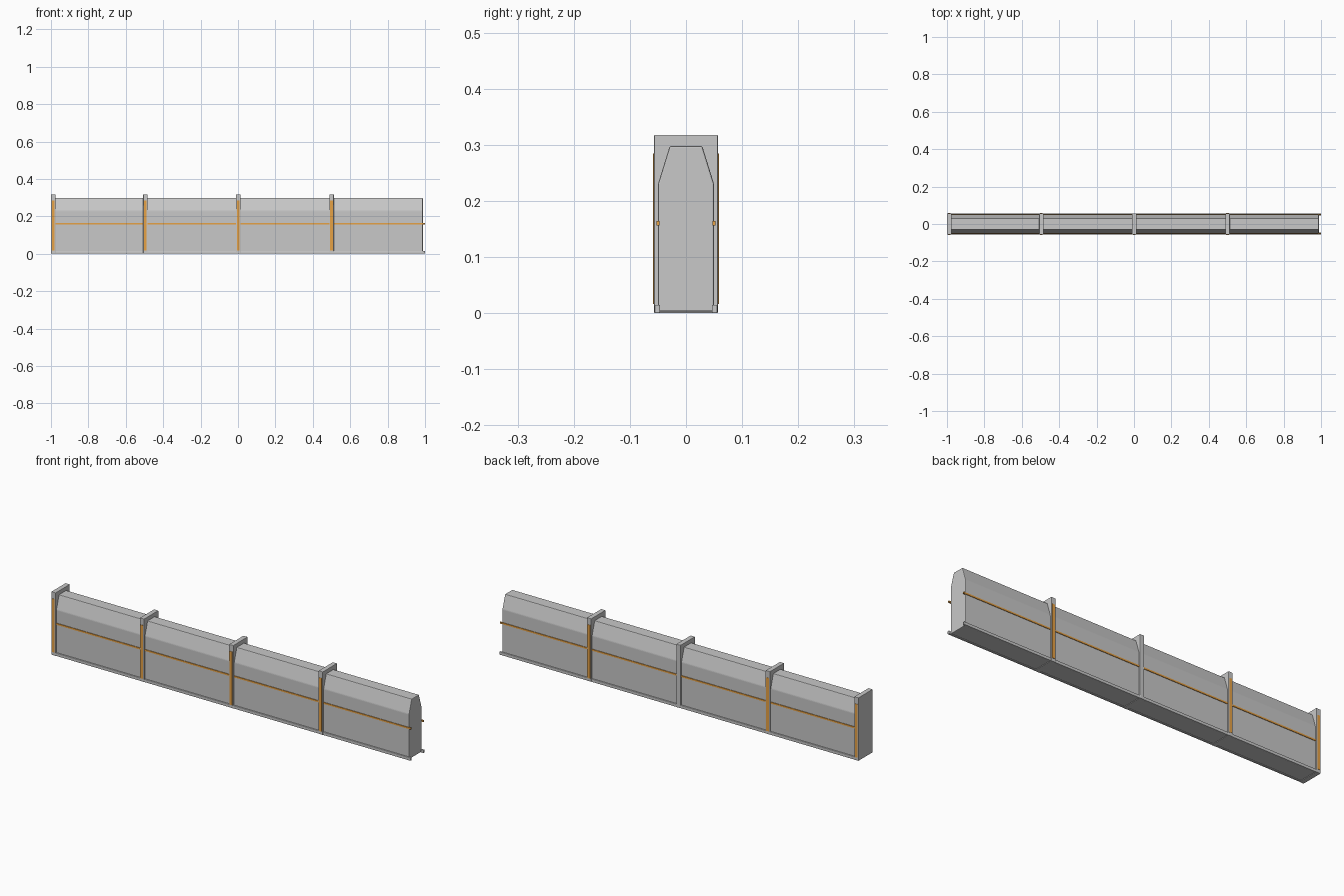
import bpy, bmesh

if "Cube" in bpy.data.objects:
    bpy.data.objects.remove(bpy.data.objects["Cube"])


def material(name, rgb):
    m = bpy.data.materials.new(name)
    m.diffuse_color = (*rgb, 1)
    m.use_nodes = True
    m.node_tree.nodes["Principled BSDF"].inputs["Base Color"].default_value = m.diffuse_color
    return m


grey = material("barrier grey", (0.58, 0.58, 0.58))
orange = material("trim orange", (0.8, 0.36, 0.06))


def prism(name, profile, x0, x1, mat, bevel=0.0):
    """Extrude a (y, z) outline along x from x0 to x1."""
    bm = bmesh.new()
    face = bm.faces.new([bm.verts.new((x0, y, z)) for y, z in profile])
    res = bmesh.ops.extrude_face_region(bm, geom=[face])
    verts = [v for v in res["geom"] if isinstance(v, bmesh.types.BMVert)]
    bmesh.ops.translate(bm, verts=verts, vec=(x1 - x0, 0, 0))
    bmesh.ops.recalc_face_normals(bm, faces=bm.faces)
    if bevel:
        bmesh.ops.bevel(bm, geom=list(bm.edges), offset=bevel, segments=2,
                        profile=0.5, affect='EDGES')
    mesh = bpy.data.meshes.new(name)
    bm.to_mesh(mesh)
    bm.free()
    mesh.materials.append(mat)
    ob = bpy.data.objects.new(name, mesh)
    bpy.context.collection.objects.link(ob)
    return ob


def box(name, x0, x1, y0, y1, z0, z1, mat, bevel=0.0):
    return prism(name, [(y0, z0), (y1, z0), (y1, z1), (y0, z1)], x0, x1, mat, bevel)


# Wall core with chamfered shoulders
half = [(0.05, 0.003), (0.05, 0.23), (0.029, 0.298)]
outline = half + [(-y, z) for y, z in reversed(half)]
prism("wall_core", outline, -0.985, 0.988, grey, 0.003)

# Upright ribs with orange strips on front and back
for i, x in enumerate((-0.988, -0.495, 0.002, 0.5)):
    box(f"rib_{i}", x - 0.012, x + 0.012, -0.057, 0.057, 0, 0.318, grey, 0.002)
    for side, s in (("front", -1), ("back", 1)):
        if side == "back" and i == 2:
            continue  # this rib has no visible back strip
        y0, y1 = sorted((s * 0.055, s * 0.0587))
        box(f"rib_strip_{side}_{i}", x - 0.007, x + 0.007, y0, y1,
            0.016, 0.285, orange)

# Long base rails and orange mid stripes on both sides
for side, s in (("front", -1), ("back", 1)):
    y0, y1 = sorted((s * 0.046, s * 0.056))
    box(f"base_rail_{side}", -0.999, 1.0, y0, y1, 0, 0.015, grey, 0.002)
    y0, y1 = sorted((s * 0.047, s * 0.053))
    box(f"mid_stripe_{side}", -0.985, 1.0, y0, y1, 0.156, 0.164, orange)
